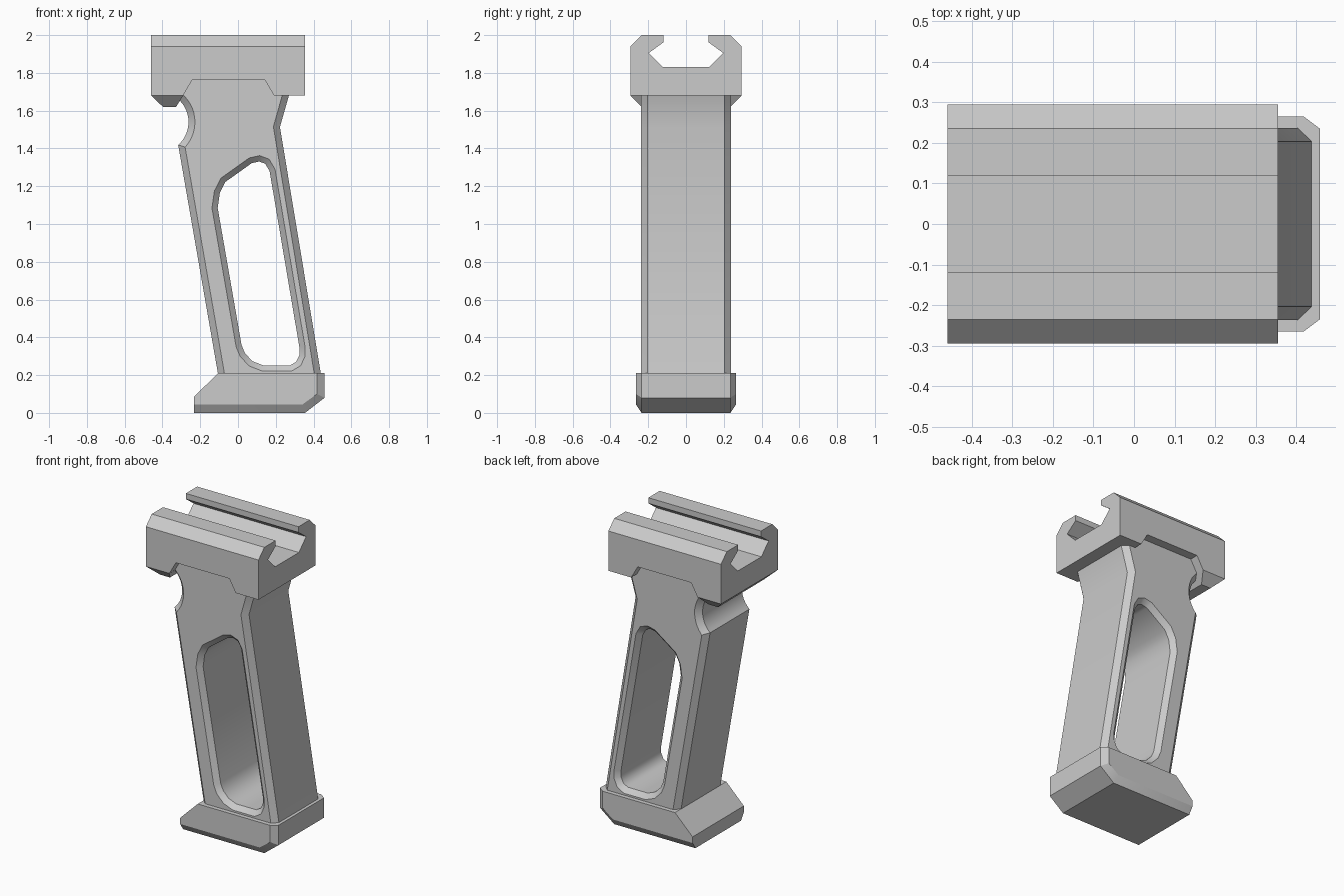
import bpy, bmesh, math
from mathutils import Vector

cube = bpy.data.objects.get("Cube")
if cube:
    bpy.data.objects.remove(cube, do_unlink=True)

grey = bpy.data.materials.new("plain_grey")
grey.use_nodes = True
grey.diffuse_color = (0.6, 0.6, 0.6, 1)
grey.node_tree.nodes["Principled BSDF"].inputs["Base Color"].default_value = (0.6, 0.6, 0.6, 1)


def loft(name, rings):
    """Closed solid through matching rings of 3D points."""
    bm = bmesh.new()
    loops = [[bm.verts.new(p) for p in ring] for ring in rings]
    n = len(loops[0])
    bm.faces.new(loops[0])
    bm.faces.new(loops[-1])
    for a, b in zip(loops, loops[1:]):
        for i in range(n):
            j = (i + 1) % n
            bm.faces.new((a[i], a[j], b[j], b[i]))
    bmesh.ops.recalc_face_normals(bm, faces=bm.faces)
    mesh = bpy.data.meshes.new(name)
    bm.to_mesh(mesh)
    bm.free()
    mesh.materials.append(grey)
    obj = bpy.data.objects.new(name, mesh)
    bpy.context.collection.objects.link(obj)
    return obj


def inset(points, d):
    """Mitred inward offset of a counter-clockwise outline."""
    pts = [Vector(p) for p in points]
    out = []
    for i, p in enumerate(pts):
        a = (p - pts[i - 1]).normalized()
        b = (pts[(i + 1) % len(pts)] - p).normalized()
        na, nb = Vector((-a.y, a.x)), Vector((-b.y, b.x))
        out.append(p + (na + nb) * (d / (1 + na.dot(nb))))
    return out


def at_y(outline, y):
    return [(x, y, z) for x, z in outline]


def activate(obj):
    bpy.ops.object.select_all(action='DESELECT')
    obj.select_set(True)
    bpy.context.view_layer.objects.active = obj


def cut(obj, cutter):
    cutter.hide_render = True
    mod = obj.modifiers.new("cut", 'BOOLEAN')
    mod.operation, mod.solver, mod.object = 'DIFFERENCE', 'EXACT', cutter
    activate(obj)
    bpy.ops.object.modifier_apply(modifier=mod.name)
    bpy.data.objects.remove(cutter, do_unlink=True)


def smooth(obj, degrees):
    activate(obj)
    bpy.ops.object.shade_smooth_by_angle(angle=math.radians(degrees))


# Rail mount: half profile mirrored across y, run along x
half = [(0.295, 1.68), (0.295, 1.94), (0.235, 2.0), (0.118, 2.0),
        (0.118, 1.963), (0.197, 1.905), (0.122, 1.83)]
profile = half + [(-y, z) for y, z in reversed(half)]
rail = loft("rail_mount", [[(x, y, z) for y, z in profile] for x in (-0.46, 0.355)])

# Side notches in the mount that expose the top of the grip
notch = [(-0.302, 1.66), (0.202, 1.66), (0.143, 1.762), (-0.243, 1.762)]
for side in (-1, 1):
    cut(rail, loft("notch_cutter", [at_y(notch, side * 0.23), at_y(notch, side * 0.4)]))
smooth(rail, 30)


# Tapered stop under the mount, above the finger groove
def rectangle(x0, x1, y, z):
    return [(x0, -y, z), (x1, -y, z), (x1, y, z), (x0, y, z)]


stop = loft("finger_stop", [rectangle(-0.46, -0.29, 0.295, 1.68),
                            rectangle(-0.397, -0.328, 0.235, 1.62)])
smooth(stop, 30)

# Grip: slanted outline with a round finger groove and chamfered edges
groove = []
for i in range(13):
    t = math.radians(46 - 94.5 * i / 12)
    groove.append((-0.424 + 0.162 * math.cos(t), 1.54 + 0.162 * math.sin(t)))
outline = [(-0.096, 0.15), (0.448, 0.15), (0.222, 1.513), (0.27, 1.682),
           (0.3, 1.8), (-0.34, 1.8), (-0.34, 1.69)] + groove
face = inset(outline, 0.034)
grip = loft("grip", [at_y(face, -0.237), at_y(outline, -0.203),
                     at_y(outline, 0.203), at_y(face, 0.237)])

# Window through the grip with a chamfered rim
window = [(0.115, 1.362), (0.06, 1.35), (-0.01, 1.3), (-0.09, 1.243),
          (-0.125, 1.175), (-0.138, 1.085), (-0.01, 0.35), (0.012, 0.298),
          (0.06, 0.248), (0.127, 0.222), (0.285, 0.222), (0.332, 0.25),
          (0.355, 0.3), (0.355, 0.35), (0.196, 1.29), (0.165, 1.343)]
wide, narrow = inset(window, -0.03), inset(window, 0.03)
cut(grip, loft("window_cutter", [at_y(wide, -0.267), at_y(narrow, -0.207),
                                 at_y(narrow, 0.207), at_y(wide, 0.267)]))
smooth(grip, 36)

# Base: sloped toe, with chamfers along the bottom and heel only
base_full = [(-0.106, 0.21), (-0.233, 0.085), (-0.233, 0), (0.355, 0),
             (0.458, 0.08), (0.458, 0.21)]
base_side = [(-0.106, 0.21), (-0.233, 0.085), (-0.233, 0.045), (0.342, 0.045),
             (0.418, 0.1), (0.418, 0.21)]
base = loft("base", [at_y(base_side, -0.265), at_y(base_full, -0.235),
                     at_y(base_full, 0.235), at_y(base_side, 0.265)])
smooth(base, 30)
